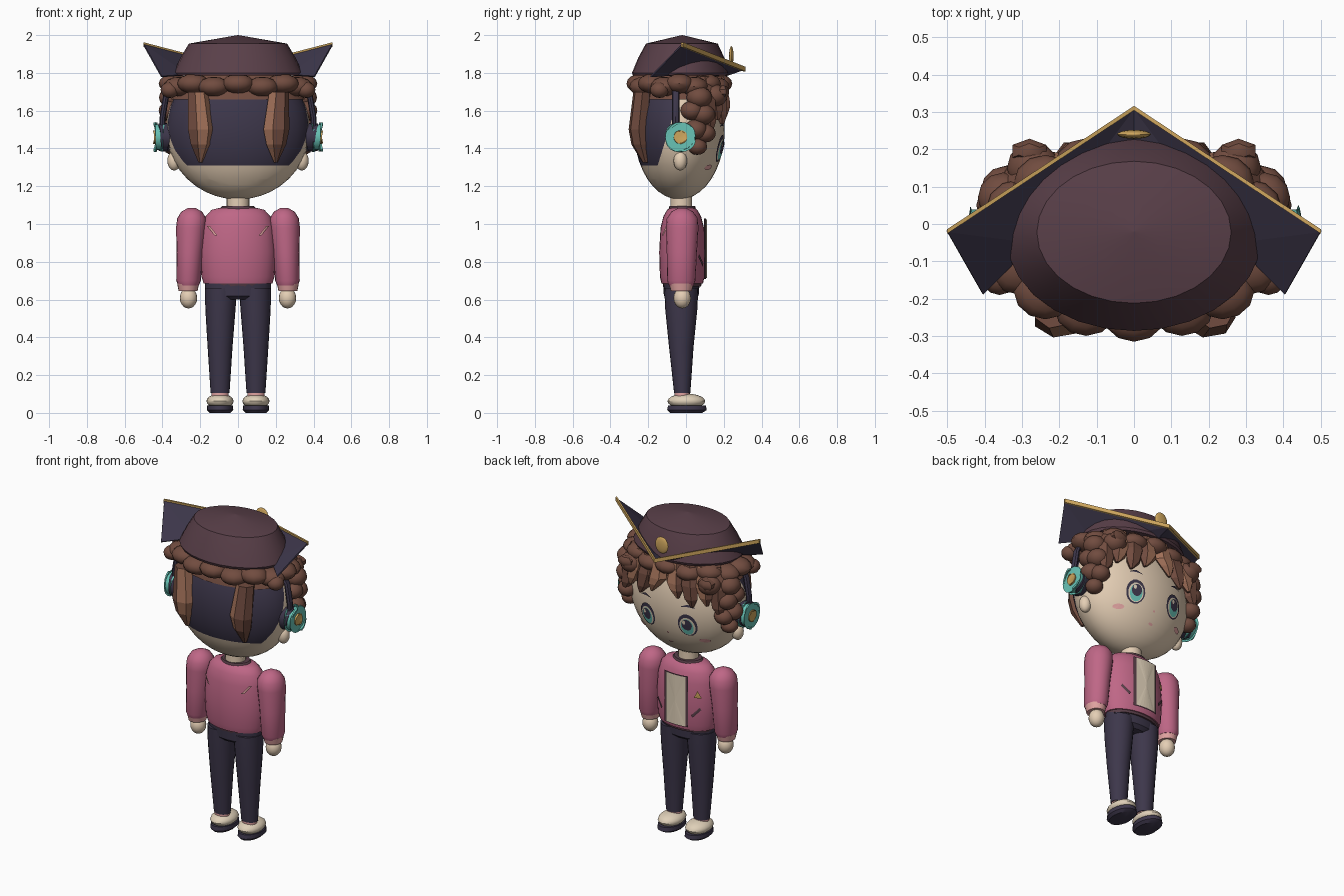
import bpy, bmesh
from math import sin, cos, pi, sqrt
from mathutils import Vector

if "Cube" in bpy.data.objects:
    bpy.data.objects.remove(bpy.data.objects["Cube"])


def material(name, r, g, b):
    m = bpy.data.materials.new(name)
    m.use_nodes = True
    m.diffuse_color = (r, g, b, 1)
    m.node_tree.nodes["Principled BSDF"].inputs["Base Color"].default_value = (r, g, b, 1)
    return m


SKIN = material("skin", .78, .62, .46)
CREAM = material("cream", .74, .63, .48)
NAVY = material("navy", .047, .038, .07)
MAROON = material("maroon", .10, .05, .066)
BROWN = material("brown", .165, .072, .05)
CARAMEL = material("caramel", .36, .165, .1)
PINK = material("pink", .52, .135, .24)
ROSE = material("light pink", .76, .37, .36)
TEAL = material("teal", .14, .55, .47)
GOLD = material("gold", .62, .38, .11)

HEAD_C, HEAD_R = Vector((0, -.035, 1.5)), Vector((.38, .24, .37))


def finish(name, bm, *mats, smooth=True, fix=True):
    if fix:
        bmesh.ops.recalc_face_normals(bm, faces=bm.faces)
    me = bpy.data.meshes.new(name)
    bm.to_mesh(me)
    bm.free()
    ob = bpy.data.objects.new(name, me)
    bpy.context.collection.objects.link(ob)
    for m in mats:
        me.materials.append(m)
    if smooth:
        bpy.ops.object.select_all(action='DESELECT')
        ob.select_set(True)
        bpy.context.view_layer.objects.active = ob
        bpy.ops.object.shade_smooth_by_angle(angle=.6)
    return ob


def loft(name, rings, *mats, segs=20, smooth=True, rule=None):
    """Skin elliptical rings given as (z, rx, ry, cx, cy)."""
    bm = bmesh.new()
    loops = [[bm.verts.new((cx + rx * cos(2 * pi * i / segs), cy + ry * sin(2 * pi * i / segs), z))
              for i in range(segs)] for z, rx, ry, cx, cy in rings]
    for a, b in zip(loops, loops[1:]):
        for i in range(segs):
            j = (i + 1) % segs
            bm.faces.new((a[i], a[j], b[j], b[i]))
    bm.faces.new(loops[0][::-1])
    bm.faces.new(loops[-1])
    bmesh.ops.recalc_face_normals(bm, faces=bm.faces)
    if rule:
        for f in bm.faces:
            f.material_index = int(rule(f.normal))
    return finish(name, bm, *mats, smooth=smooth)


def ellipsoid(center, radii, u=16, v=10):
    bm = bmesh.new()
    bmesh.ops.create_uvsphere(bm, u_segments=u, v_segments=v, radius=1)
    for p in bm.verts:
        p.co = Vector(center) + p.co * Vector(radii)
    return bm


def ball(name, center, radii, mat, u=16, v=10):
    return finish(name, ellipsoid(center, radii, u, v), mat)


def disc_x(name, x, y, z, r, depth, mat):
    """Bevelled cylinder whose axis runs sideways."""
    bm = bmesh.new()
    bmesh.ops.create_cone(bm, cap_ends=True, segments=20, radius1=r, radius2=r, depth=depth)
    for p in bm.verts:
        p.co = Vector((x + p.co.z, y + p.co.x, z + p.co.y))
    rim = [e for e in bm.edges if abs(e.verts[0].co.x - e.verts[1].co.x) < .001]
    bmesh.ops.bevel(bm, geom=rim, offset=depth * .3, segments=2, affect='EDGES')
    return finish(name, bm, mat)


def plate(name, pts, mat, off, body="head", side=1):
    """Thin patch of outline pts (x, z), laid on the head or torso surface."""
    def on(x, z):
        if body == "head":
            c, r = HEAD_C, HEAD_R
            k = 1 - ((x - c.x) / r.x) ** 2 - ((z - c.z) / r.z) ** 2
        else:
            c, r = Vector((0, -.02, 0)), Vector((.2, .122, 1))
            k = 1 - (x / r.x) ** 2
        return (x, c.y + side * (r.y * sqrt(max(k, 0)) + off), z)
    bm = bmesh.new()
    n = len(pts)
    mid = bm.verts.new(on(sum(p[0] for p in pts) / n, sum(p[1] for p in pts) / n))
    rim = [bm.verts.new(on(*p)) for p in pts]
    for i in range(n):
        bm.faces.new((mid, rim[i], rim[(i + 1) % n]))
    bm.normal_update()
    if sum(f.normal.y for f in bm.faces) * side < 0:
        bmesh.ops.reverse_faces(bm, faces=bm.faces)
    return finish(name, bm, mat, smooth=False, fix=False)


def oval(x, z, w, h, n=16):
    return [(x + w * cos(2 * pi * i / n), z + h * sin(2 * pi * i / n)) for i in range(n)]


# Legs, shoes and arms
for s, side in ((1, "left"), (-1, "right")):
    x = .095 * s
    loft(side + "_sole", [(0, .055, .085, x, 0), (.015, .07, .105, x, .005), (.04, .068, .1, x, .005)], NAVY)
    ball(side + "_shoe", (x, .002, .062), (.072, .1, .04), CREAM)
    loft(side + "_sock", [(.08, .045, .04, x, -.02), (.12, .045, .04, x, -.02)], ROSE)
    loft(side + "_leg", [(.105, .05, .043, x, -.02), (.35, .066, .065, x, -.025),
                         (.55, .08, .085, .093 * s, -.025), (.66, .085, .09, .09 * s, -.025)], NAVY)
    a = .245 * s
    loft(side + "_sleeve", [(.675, .055, .065, .262 * s, -.025), (.7, .065, .075, .262 * s, -.025),
                            (.85, .07, .08, .255 * s, -.022), (.98, .08, .086, .248 * s, -.02),
                            (1.03, .077, .082, a, -.02), (1.065, .055, .058, a, -.02),
                            (1.085, .02, .02, a, -.02)], PINK)
    loft(side + "_cuff", [(.645, .05, .055, .264 * s, -.025), (.685, .058, .066, .264 * s, -.025)], ROSE)
    ball(side + "_hand", (.262 * s, -.02, .608), (.046, .046, .055), SKIN)
    # Jacket pocket slashes and back stripes
    plate(side + "_pocket", [(.1 * s, .79), (.145 * s, .84), (.152 * s, .825), (.108 * s, .775)],
          MAROON, .006, "torso")
    plate(side + "_back_stripe", [(.165 * s, .99), (.15 * s, .99), (.11 * s, .94), (.125 * s, .94)],
          ROSE, .005, "torso", -1)

# Trousers top, jacket, neck
loft("pelvis", [(.6, .1, .07, 0, -.025), (.62, .172, .092, 0, -.025), (.7, .176, .098, 0, -.025)], NAVY)
loft("jacket_hem", [(.67, .17, .1, 0, -.02), (.7, .18, .107, 0, -.02)], MAROON, segs=28)
loft("jacket", [(.685, .182, .11, 0, -.02), (.72, .193, .118, 0, -.02), (.85, .2, .122, 0, -.02),
                (.98, .19, .115, 0, -.02), (1.04, .172, .1, 0, -.02), (1.075, .14, .08, 0, -.02),
                (1.085, .1, .065, 0, -.02)], PINK, segs=28)
loft("collar", [(1.07, .105, .075, 0, -.02), (1.095, .085, .068, 0, -.02)], MAROON)
loft("neck", [(1.05, .06, .058, 0, -.025), (1.18, .06, .058, 0, -.025)], SKIN)
for name, w, lo, hi, mat, off in (("placket_edge", .082, .71, 1.03, MAROON, .004),
                                  ("placket", .068, .715, 1.025, CREAM, .009)):
    xs = [w * k / 3 for k in range(-3, 4)]
    plate(name, [(x, lo) for x in xs] + [(x, hi) for x in reversed(xs)], mat, off, "torso")
plate("brooch", [(-.155, .9), (-.115, .9), (-.135, .945)], GOLD, .008, "torso")

# Head, with the nape painted navy
bm = ellipsoid(HEAD_C, HEAD_R, 32, 20)
slope = Vector((0, .29, -.09)).normalized()
start = Vector((0, -.15, 1.31))
for co, no in ((start, Vector((0, 0, 1))), (start, slope)):
    bmesh.ops.bisect_plane(bm, geom=bm.verts[:] + bm.edges[:] + bm.faces[:], plane_co=co, plane_no=no)
for f in bm.faces:
    d = f.calc_center_median() - start
    f.material_index = int(d.z > 0 and d.dot(slope) < 0)
finish("head", bm, SKIN, NAVY)

# Hair cap
bm = ellipsoid(HEAD_C, HEAD_R * 1.03, 28, 18)
bmesh.ops.bisect_plane(bm, geom=bm.verts[:] + bm.edges[:] + bm.faces[:], plane_co=(0, 0, 1.66),
                       plane_no=(0, 0, 1), clear_inner=True)
finish("hair_cap", bm, BROWN)

# Curls under the hat
for i in range(16):
    a = 2 * pi * (i + .0) / 16
    ball("curl_%d" % i, (.335 * cos(a), -.035 + .205 * sin(a), 1.735 + .008 * (-1) ** i),
         (.085, .075, .052), BROWN, 12, 8)

for s, side in ((1, "left"), (-1, "right")):
    # Curls stacked beside the cheeks
    for i, (x, y, z, r) in enumerate(((.35, .07, 1.67, .068), (.36, .03, 1.6, .06), (.345, .09, 1.58, .065),
                                      (.36, .05, 1.5, .062), (.335, .1, 1.48, .058), (.345, .06, 1.41, .052),
                                      (.36, -.14, 1.71, .05), (.27, .15, 1.68, .07))):
        ball("%s_cheek_curl_%d" % (side, i), (x * s, y, z), (r, r, r * .85), BROWN, 12, 8)

    def inner(n, s=s):
        return n.x * s < -.1 and abs(n.z) < .8
    # Faceted locks on the nape
    x = .2 * s
    loft(side + "_nape_lock", [(1.7, .055, .05, .215 * s, -.23), (1.5, .072, .055, x, -.25),
                               (1.42, .055, .05, x, -.24), (1.325, .01, .015, x, -.215)],
         BROWN, CARAMEL, segs=7, smooth=False, rule=inner)
    # Fringe locks over the forehead
    for i, (x, y, tip) in enumerate(((.06, .195, 1.57), (.15, .18, 1.53), (.235, .155, 1.55), (.3, .12, 1.49))):
        loft("%s_fringe_%d" % (side, i),
             [(1.78, .04, .03, x * s * .9, y - .02), (1.66, .062, .042, x * s, y),
              (tip + .05, .045, .035, (x + .015) * s, y + .008), (tip, .008, .012, (x + .03) * s, y + .012)],
             BROWN, CARAMEL, segs=6, smooth=False,
             rule=lambda n, i=i, s=s: i in (0, 2) and n.y > .2 and n.x * s < .3 and abs(n.z) < .7)
    ball(side + "_flick", (.28 * s, .195, 1.7), (.055, .035, .035), BROWN, 6, 5)

    # Ears and headphones
    ball(side + "_ear", (.338 * s, -.03, 1.335), (.036, .036, .052), SKIN)
    loft(side + "_headphone_band", [(1.42, .016, .02, .4 * s, -.055), (1.56, .016, .02, .4 * s, -.055),
                                    (1.68, .016, .02, .38 * s, -.055), (1.78, .016, .02, .32 * s, -.05)], NAVY, segs=8)
    disc_x(side + "_ear_cushion", .385 * s, -.03, 1.46, .075, .05, NAVY)
    disc_x(side + "_ear_cup", .418 * s, -.03, 1.46, .068, .04, TEAL)
    disc_x(side + "_ear_cup_badge", .437 * s, -.03, 1.46, .036, .016, GOLD)

    # Eyes, brows and blush
    e = .138 * s
    plate(side + "_eye_rim", oval(e, 1.4, .058, .072), NAVY, .005)
    plate(side + "_eye_white", oval(e, 1.393, .047, .058), CREAM, .0075)
    plate(side + "_iris", oval(e, 1.39, .038, .052), TEAL, .010)
    plate(side + "_iris_top", oval(e, 1.405, .031, .036), NAVY, .0125)
    plate(side + "_iris_glint", oval(e + .014, 1.42, .01, .014, 8), CREAM, .015)
    plate(side + "_brow", [(.1 * s, 1.515), (.145 * s, 1.535), (.19 * s, 1.515), (.145 * s, 1.52)], NAVY, .006)
    plate(side + "_blush", oval(.215 * s, 1.3, .03, .014), ROSE, .005)

plate("nose", oval(0, 1.32, .008, .006, 8), ROSE, .004)
plate("mouth", oval(0, 1.25, .016, .007, 10), ROSE, .004)

# Hat
loft("hat", [(1.785, .335, .25, 0, -.03), (1.8, .343, .256, 0, -.03), (1.88, .305, .228, 0, -.025),
             (1.955, .26, .19, 0, -.022), (2, .002, .002, 0, -.02)], MAROON, segs=28)

# Upturned brim with gold trim
front, tip = Vector((0, .31, 1.82)), Vector((.5, -.02, 1.95))
for s, side in ((1, "left"), (-1, "right")):
    m = Vector((s, 1, 1))
    bm = bmesh.new()
    outline = (front, tip, Vector((.405, -.187, 1.78)), Vector((.27, -.05, 1.79)), Vector((0, .21, 1.785)))
    bm.faces.new([bm.verts.new(p * m) for p in outline])
    bmesh.ops.triangulate(bm, faces=bm.faces)
    brim = finish(side + "_brim", bm, NAVY, smooth=False)
    thick = brim.modifiers.new("thickness", 'SOLIDIFY')
    thick.thickness, thick.offset = .008, 0
    bm = bmesh.new()
    bmesh.ops.create_cube(bm, size=1)
    for p in bm.verts:
        along = front.lerp(tip, p.co.x + .5) + Vector((0, p.co.y * .012, p.co.z * .024))
        p.co = along * m
    finish(side + "_brim_trim", bm, GOLD, smooth=False)
ball("hat_badge", (0, .24, 1.89), (.045, .012, .052), GOLD)
